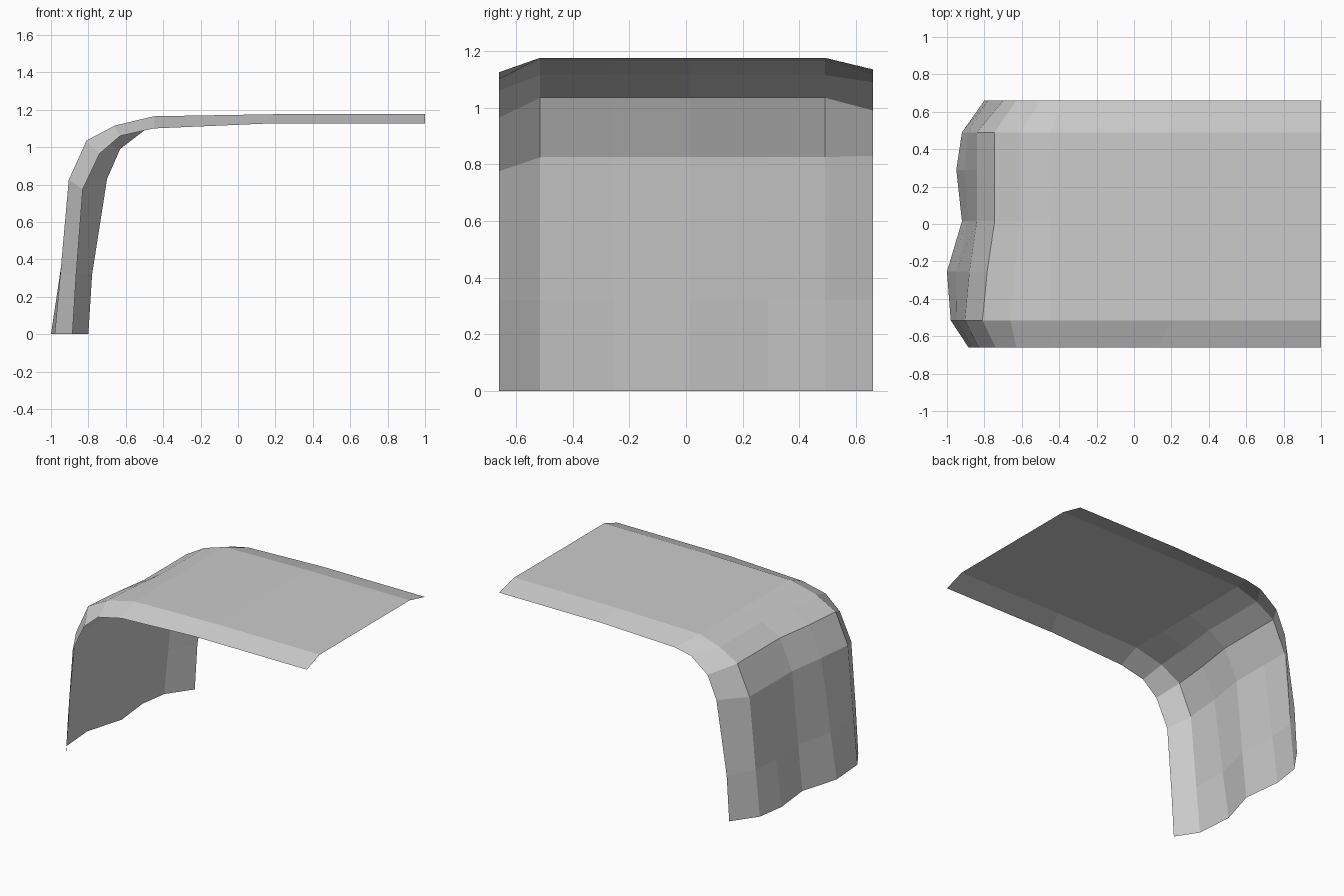
import bpy
import bmesh

cube = bpy.data.objects.get("Cube")
if cube:
    bpy.data.objects.remove(cube, do_unlink=True)

# Single flat colour
stone = bpy.data.materials.new("pale grey")
stone.use_nodes = True
grey = (0.6, 0.6, 0.6, 1)
stone.diffuse_color = grey
stone.node_tree.nodes["Principled BSDF"].inputs["Base Color"].default_value = grey

# Profiles (x, z) from the foot of the drop, over the lip, to the far end
front_edge = [(-.885, 0), (-.865, .32), (-.83, .775), (-.74, .965),
              (-.63, 1.06), (-.45, 1.1), (.13, 1.125), (1, 1.125)]
middle = [(-.98, 0), (-.95, .32), (-.905, .825), (-.81, 1.035),
          (-.66, 1.115), (-.45, 1.165), (.2, 1.176), (1, 1.176)]
back_edge = [(-.8, 0), (-.78, .32), (-.7, .83), (-.63, .99),
             (-.5, 1.09), (-.38, 1.115), (.2, 1.135), (1, 1.135)]

# Ripple of the inner columns: y, shift at the foot, shift at the lip
ripples = [(-.515, 0, 0), (-.255, -.02, .025), (.015, .06, .065),
           (.29, .03, .065), (.49, .06, .065)]
foot_weight = [1, .6, 0, 0, 0, 0, 0, 0]
lip_weight = [0, .4, 1, 1, .8, 0, 0, 0]

columns = [(-.66, front_edge)]
for y, foot, lip in ripples:
    columns.append((y, [(x + foot * f + lip * w, z) for (x, z), f, w
                        in zip(middle, foot_weight, lip_weight)]))
columns.append((.66, back_edge))

# Open curved sheet joining neighbouring columns
bm = bmesh.new()
grid = [[bm.verts.new((x, y, z)) for x, z in profile] for y, profile in columns]
for near, far in zip(grid, grid[1:]):
    for i in range(len(near) - 1):
        bm.faces.new((near[i], near[i + 1], far[i + 1], far[i]))

mesh = bpy.data.meshes.new("curved_sheet")
bm.to_mesh(mesh)
bm.free()
mesh.materials.append(stone)
sheet = bpy.data.objects.new("curved_sheet", mesh)
bpy.context.collection.objects.link(sheet)
